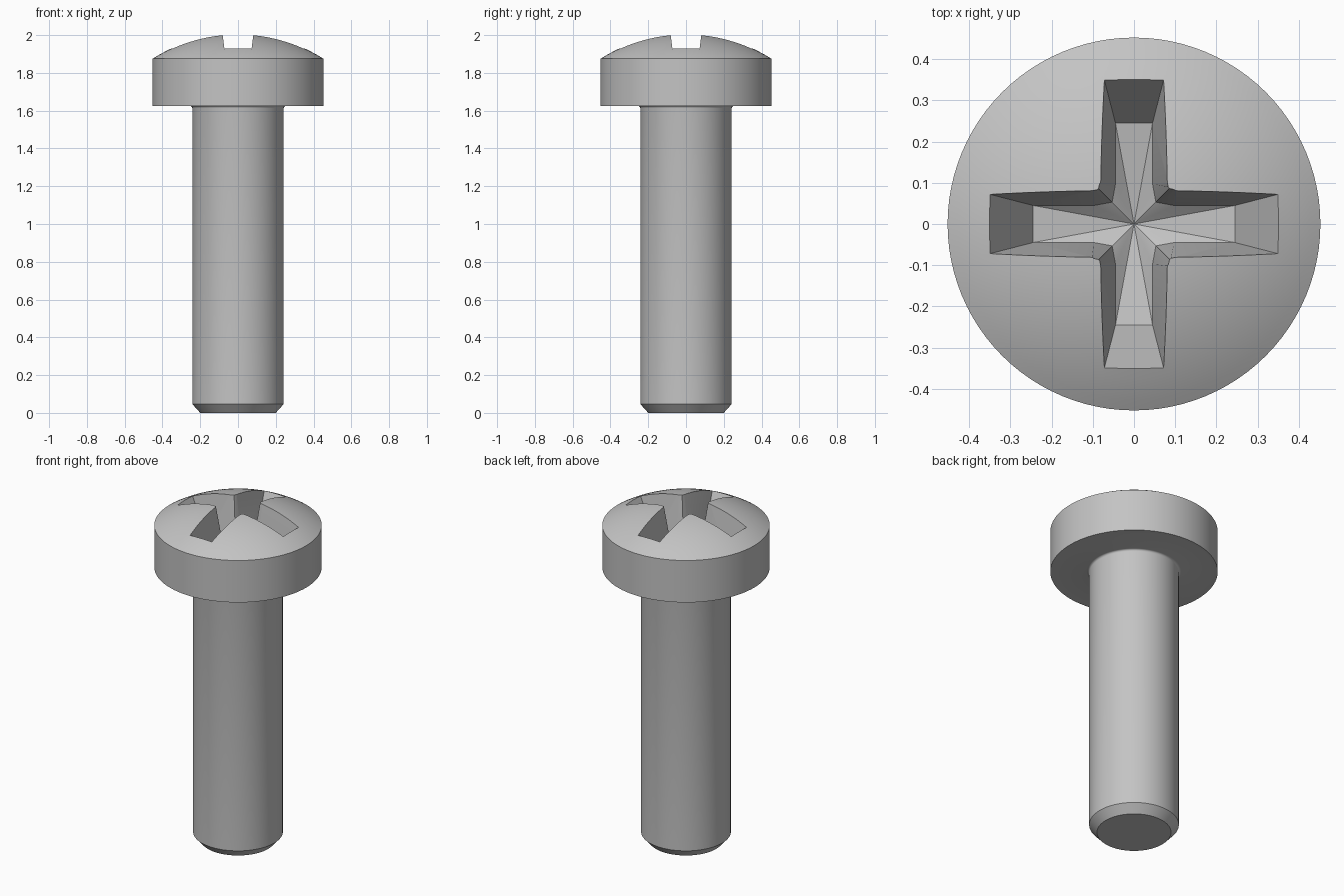
import bpy, bmesh, math
from mathutils import Matrix

cube = bpy.data.objects.get("Cube")
if cube:
    bpy.data.objects.remove(cube, do_unlink=True)

steel = bpy.data.materials.new("grey_steel")
steel.use_nodes = True
colour = (0.55, 0.55, 0.55, 1)
steel.diffuse_color = colour
steel.node_tree.nodes["Principled BSDF"].inputs["Base Color"].default_value = colour

SEGMENTS = 96
HEAD_R, RIM_Z, APEX_Z = 0.452, 1.875, 2.007
HEAD_Z, SHANK_R, FILLET = 1.625, 0.242, 0.012


def make_object(name, bm):
    bmesh.ops.recalc_face_normals(bm, faces=bm.faces)
    mesh = bpy.data.meshes.new(name)
    bm.to_mesh(mesh)
    bm.free()
    mesh.materials.append(steel)
    obj = bpy.data.objects.new(name, mesh)
    bpy.context.collection.objects.link(obj)
    return obj


def lathe(name, profile):
    bm = bmesh.new()
    verts = [bm.verts.new((r, 0, z)) for r, z in profile]
    edges = [bm.edges.new(pair) for pair in zip(verts, verts[1:])]
    bmesh.ops.spin(bm, geom=verts + edges, cent=(0, 0, 0), axis=(0, 0, 1),
                   angle=math.tau, steps=SEGMENTS)
    bmesh.ops.remove_doubles(bm, verts=bm.verts, dist=0.0001)
    return make_object(name, bm)


# Screw profile: chamfered tip, shank, neck fillet, head and domed top
profile = [(0, 0), (0.2, 0), (SHANK_R, 0.047)]
for i in range(5):
    a = math.pi / 2 * i / 4
    profile.append((SHANK_R + FILLET * (1 - math.cos(a)),
                    HEAD_Z - FILLET * (1 - math.sin(a))))
profile += [(HEAD_R, HEAD_Z), (HEAD_R, RIM_Z)]
sag = APEX_Z - RIM_Z
dome_r = (HEAD_R ** 2 + sag ** 2) / (2 * sag)
dome_angle = math.asin(HEAD_R / dome_r)
for i in range(15, -1, -1):
    a = dome_angle * i / 16
    profile.append((dome_r * math.sin(a), APEX_Z - dome_r * (1 - math.cos(a))))
screw = lathe("screw", profile)


# Tapered cross recess with a shallow conical floor
def cross_ring(bm, end, side, shoulder, corner, z):
    arm = [(end, -side), (end, side), (shoulder, side), (corner, corner),
           (side, shoulder)]
    # The arm end and one inner corner repeat every quarter turn
    quarter = arm[:4]
    quarter[2:] = [(shoulder, side), (corner, corner), (side, shoulder)]
    ring = []
    for k in range(4):
        turn = Matrix.Rotation(k * math.pi / 2, 3, 'Z')
        for x, y in quarter:
            v = bm.verts.new((x, y, z))
            v.co = turn @ v.co
            ring.append(v)
    return ring


bm = bmesh.new()
floor = cross_ring(bm, 0.245, 0.045, 0.097, 0.053, 1.72)
top = cross_ring(bm, 0.435, 0.094, 0.103, 0.098, 2.1)
pit = bm.verts.new((0, 0, 1.68))
count = len(floor)
for i in range(count):
    j = (i + 1) % count
    bm.faces.new((floor[i], floor[j], top[j], top[i]))
    bm.faces.new((floor[j], floor[i], pit))
bm.faces.new(top)
cutter = make_object("recess_cutter", bm)
cutter.hide_render = True

cut = screw.modifiers.new("cross_recess", 'BOOLEAN')
cut.operation = 'DIFFERENCE'
cut.solver = 'EXACT'
cut.object = cutter
bpy.ops.object.select_all(action='DESELECT')
screw.select_set(True)
bpy.context.view_layer.objects.active = screw
bpy.ops.object.modifier_apply(modifier=cut.name)
bpy.data.objects.remove(cutter, do_unlink=True)

# Smooth round surfaces, crisp rims
bpy.ops.object.shade_smooth_by_angle(angle=math.radians(30))
